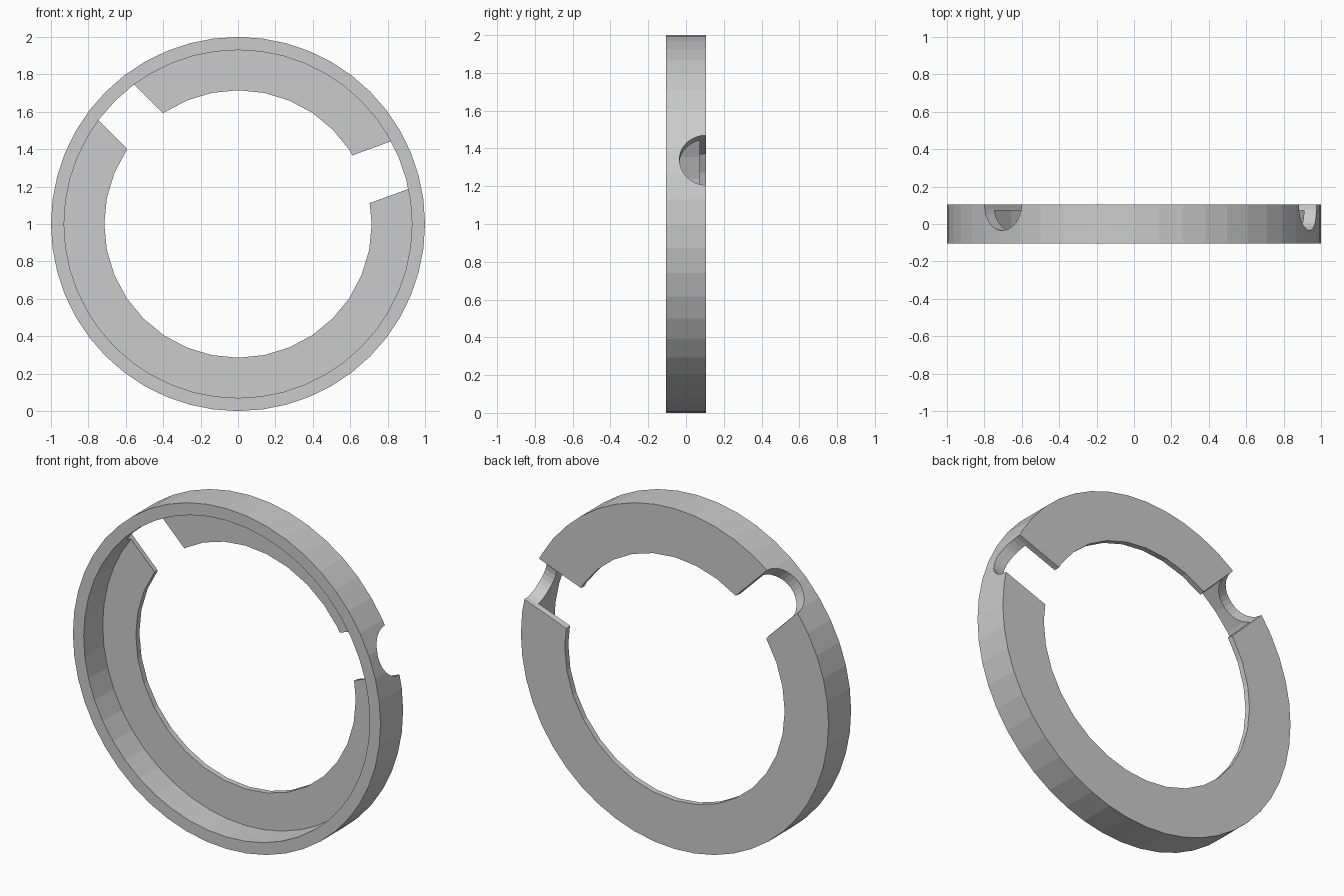
import bpy
from math import radians, sin, cos
from mathutils import Vector

if "Cube" in bpy.data.objects:
    bpy.data.objects.remove(bpy.data.objects["Cube"])

CENTRE = Vector((0, 0, 1))
HALF = 0.105          # half depth of the ring
WEB = 0.072           # inner face of the back flange


def cylinder(name, radius, start, end, sides):
    """Closed cylinder running from point start to point end."""
    start, end = Vector(start), Vector(end)
    axis = end - start
    bpy.ops.mesh.primitive_cylinder_add(
        vertices=sides, radius=radius, depth=axis.length,
        location=(start + end) / 2,
        rotation=axis.to_track_quat('Z', 'Y').to_euler())
    ob = bpy.context.object
    ob.name = name
    bpy.ops.object.transform_apply(location=True, rotation=True, scale=True)
    return ob


def along_y(name, radius, y0, y1, sides):
    return cylinder(name, radius, CENTRE + Vector((0, y0, 0)),
                    CENTRE + Vector((0, y1, 0)), sides)


def cut(target, cutter):
    cutter.hide_render = True
    mod = target.modifiers.new("cut", 'BOOLEAN')
    mod.operation = 'DIFFERENCE'
    mod.solver = 'EXACT'
    mod.object = cutter
    bpy.context.view_layer.objects.active = target
    bpy.ops.object.modifier_apply(modifier=mod.name)
    bpy.data.objects.remove(cutter, do_unlink=True)


# Outer rim
ring = along_y("flanged_ring", 1.0, -HALF, HALF, 48)

# Hollow open to the front, leaving a thin wall and a back flange
cut(ring, along_y("hollow_cutter", 0.93, -0.5, WEB, 48))

# Centre hole through the flange
cut(ring, along_y("hole_cutter", 0.715, -0.5, 0.5, 32))

# Half-round radial notches in the back edge
for degrees in (20, 135):
    a = radians(degrees)
    out = Vector((cos(a), 0, sin(a)))
    base = CENTRE + Vector((0, HALF, 0))
    cut(ring, cylinder("notch_cutter", 0.14, base + out * 0.4, base + out * 1.2, 32))
